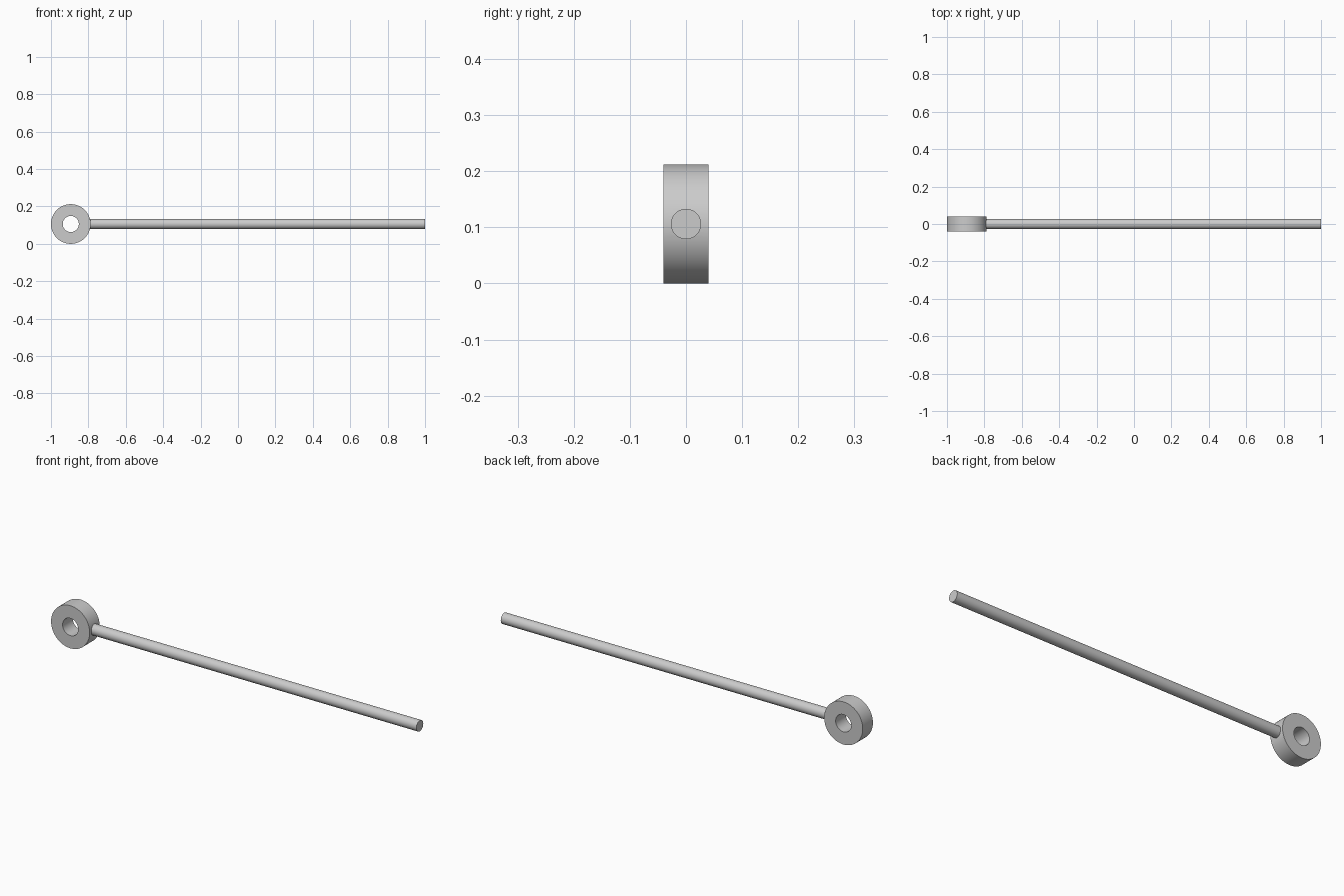
import bpy, math

if "Cube" in bpy.data.objects:
    bpy.data.objects.remove(bpy.data.objects["Cube"])

R, HOLE, ROD = 0.106, 0.043, 0.027   # ring, bore and rod radii
WIDTH = 0.08                         # ring thickness along y
RING_X = -1 + R


def cylinder(name, radius, length, loc, rot, sides):
    bpy.ops.mesh.primitive_cylinder_add(vertices=sides, radius=radius, depth=length,
                                        location=loc, rotation=rot)
    ob = bpy.context.object
    ob.name = name
    return ob


def boolean(target, tool, operation):
    mod = target.modifiers.new(operation.lower(), 'BOOLEAN')
    mod.operation = operation
    mod.solver = 'EXACT'
    mod.object = tool
    bpy.context.view_layer.objects.active = target
    bpy.ops.object.modifier_apply(modifier=mod.name)
    bpy.data.objects.remove(tool)


across = (math.pi / 2, 0, 0)
along = (0, math.pi / 2, 0)

# Eye ring
eye_bolt = cylinder("eye_bolt", R, WIDTH, (RING_X, 0, R), across, 96)

# Rod, rooted inside the ring wall and fused to it
start = RING_X + 0.07
rod = cylinder("rod", ROD, 1 - start, ((1 + start) / 2, 0, R), along, 64)
boolean(eye_bolt, rod, 'UNION')

# Bore through the ring
bore = cylinder("bore_cutter", HOLE, WIDTH * 2, (RING_X, 0, R), across, 64)
bore.hide_render = True
boolean(eye_bolt, bore, 'DIFFERENCE')

# Smooth round surfaces with crisp edges
bpy.ops.object.select_all(action='DESELECT')
eye_bolt.select_set(True)
bpy.context.view_layer.objects.active = eye_bolt
bpy.ops.object.shade_smooth_by_angle(angle=math.radians(30))
